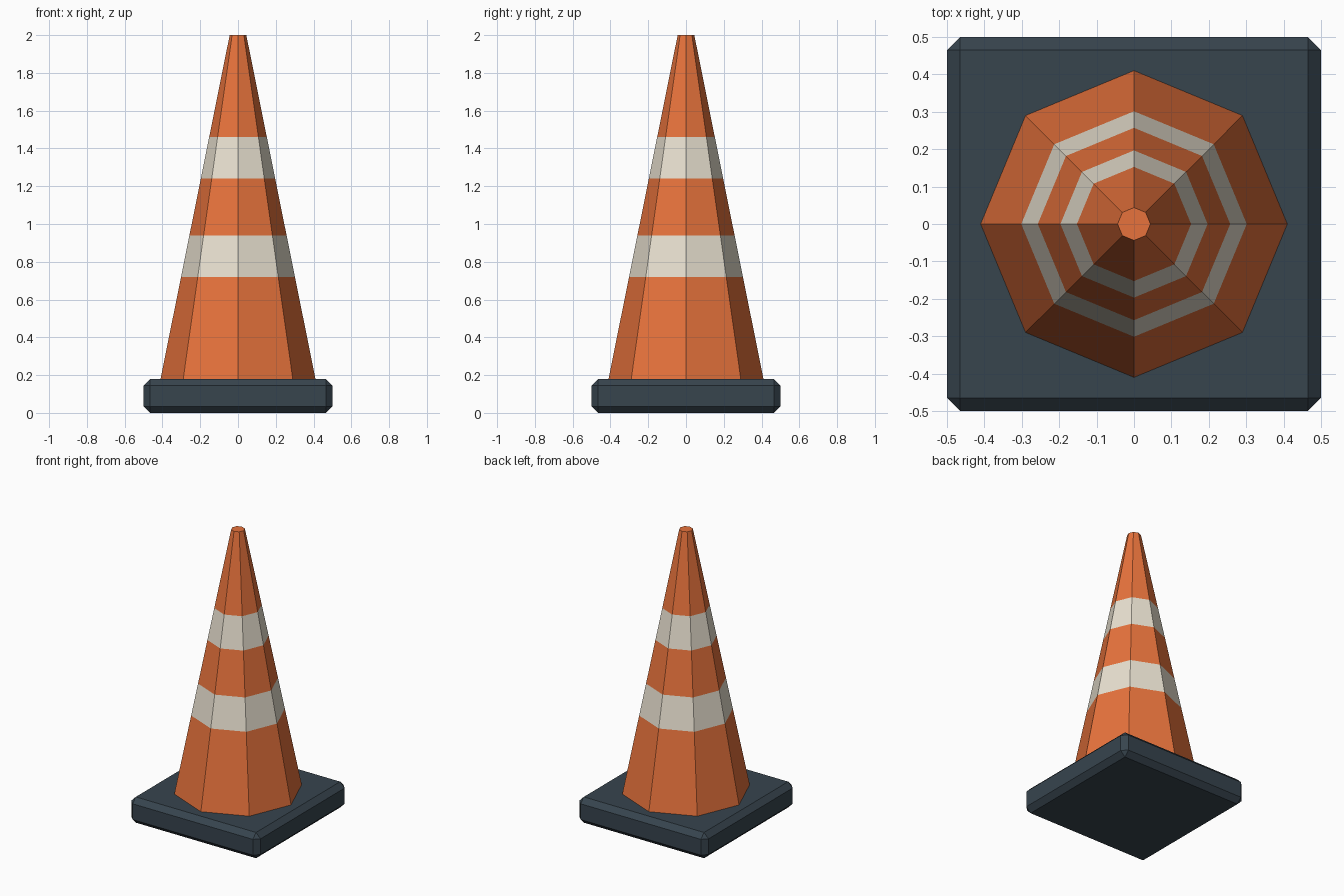
import bpy, bmesh
from math import cos, sin, pi

if "Cube" in bpy.data.objects:
    bpy.data.objects.remove(bpy.data.objects["Cube"])


def material(name, rgb):
    mat = bpy.data.materials.new(name)
    mat.diffuse_color = (*rgb, 1)
    mat.use_nodes = True
    mat.node_tree.nodes["Principled BSDF"].inputs["Base Color"].default_value = mat.diffuse_color
    return mat


def add_object(name, bm, mats):
    bmesh.ops.recalc_face_normals(bm, faces=bm.faces)
    mesh = bpy.data.meshes.new(name)
    bm.to_mesh(mesh)
    bm.free()
    for mat in mats:
        mesh.materials.append(mat)
    obj = bpy.data.objects.new(name, mesh)
    bpy.context.collection.objects.link(obj)
    return obj


orange = material("orange_plastic", (0.80, 0.17, 0.045))
cream = material("reflective_cream", (0.81, 0.75, 0.63))
rubber = material("dark_rubber", (0.038, 0.058, 0.076))

# Square base with chamfered edges
bm = bmesh.new()
bmesh.ops.create_cube(bm, size=1)
for v in bm.verts:
    v.co.z = 0.18 * (v.co.z + 0.5)
bmesh.ops.bevel(bm, geom=bm.edges[:], offset=0.035, segments=1, affect='EDGES')
add_object("base", bm, [rubber])

# Eight-sided cone body, split into orange and cream bands
SIDES, BOTTOM, TOP = 8, 0.18, 2.0
R_BOTTOM, R_TOP = 0.41, 0.044
levels = [BOTTOM, 0.72, 0.94, 1.24, 1.46, TOP]
bm = bmesh.new()
rings = []
for z in levels:
    r = R_BOTTOM + (R_TOP - R_BOTTOM) * (z - BOTTOM) / (TOP - BOTTOM)
    rings.append([bm.verts.new((r * cos(2 * pi * i / SIDES), r * sin(2 * pi * i / SIDES), z))
                  for i in range(SIDES)])
for band, (low, high) in enumerate(zip(rings, rings[1:])):
    for i in range(SIDES):
        j = (i + 1) % SIDES
        face = bm.faces.new((low[i], low[j], high[j], high[i]))
        face.material_index = band % 2
bm.faces.new(rings[0][::-1])
bm.faces.new(rings[-1])
add_object("cone_body", bm, [orange, cream])
